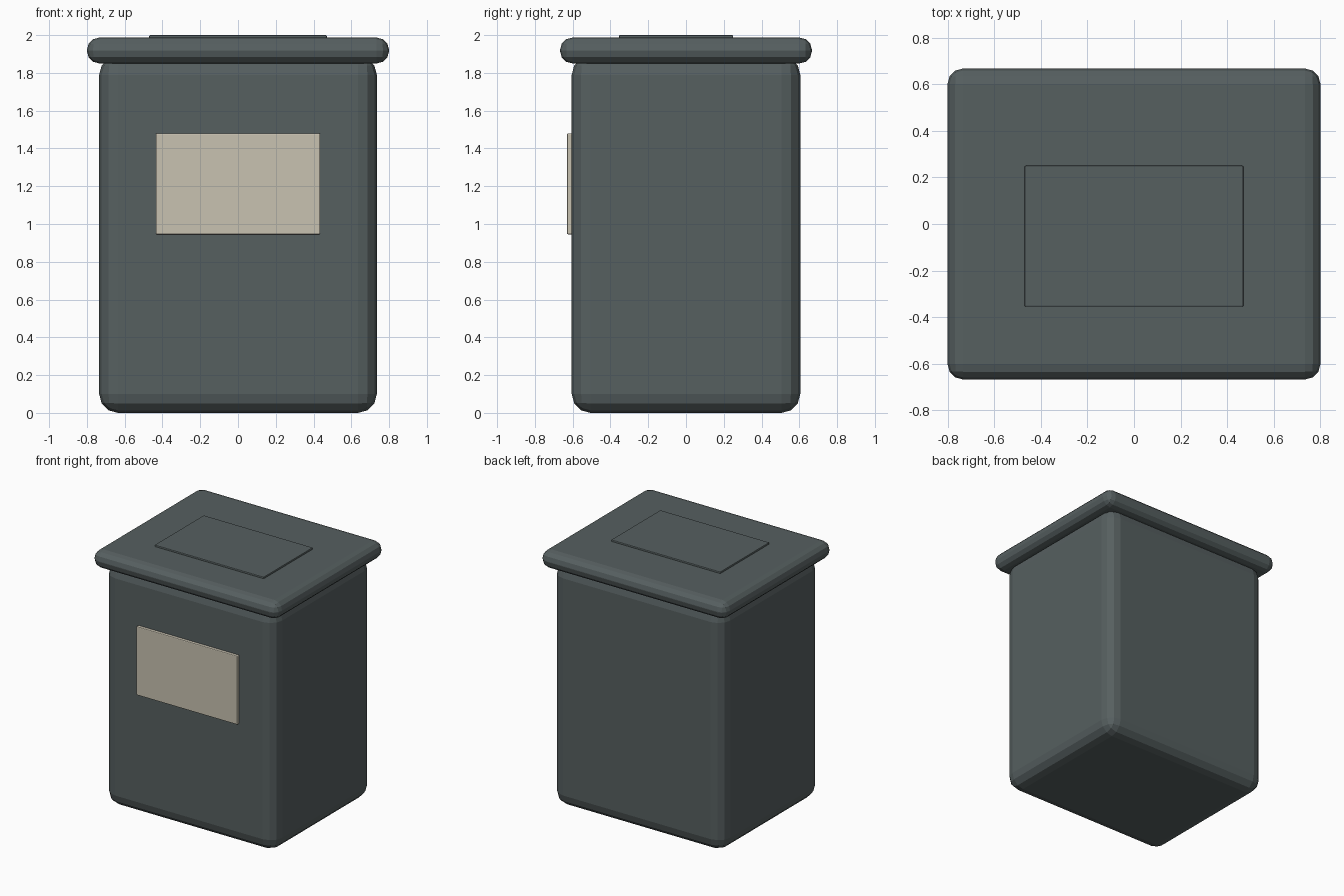
import bpy
from mathutils import Vector

cube = bpy.data.objects.get("Cube")
if cube:
    bpy.data.objects.remove(cube, do_unlink=True)


def make_material(name, rgb):
    mat = bpy.data.materials.new(name)
    mat.use_nodes = True
    color = (*rgb, 1.0)
    mat.diffuse_color = color
    mat.node_tree.nodes["Principled BSDF"].inputs["Base Color"].default_value = color
    return mat


def rounded_box(name, low, high, radius, segments, mat):
    """Box between two corners with rounded edges."""
    low, high = Vector(low), Vector(high)
    bpy.ops.mesh.primitive_cube_add(size=1, location=(low + high) / 2)
    obj = bpy.context.object
    obj.name = obj.data.name = name
    obj.scale = high - low
    bpy.ops.object.transform_apply(location=False, rotation=False, scale=True)
    bevel = obj.modifiers.new("rounded_edges", 'BEVEL')
    bevel.width = radius
    bevel.segments = segments
    bevel.limit_method = 'NONE'
    obj.data.materials.append(mat)
    return obj


slate = make_material("slate grey", (0.093, 0.115, 0.117))
cream = make_material("cream", (0.58, 0.54, 0.44))

# Bin body and overhanging lid
rounded_box("body", (-0.735, -0.605, 0), (0.735, 0.605, 1.89), 0.1, 3, slate)
rounded_box("lid", (-0.8, -0.667, 1.85), (0.8, 0.667, 1.987), 0.066, 3, slate)

# Raised panel on the lid, set slightly forward
rounded_box("lid_panel", (-0.47, -0.355, 1.96), (0.47, 0.25, 2.0), 0.006, 2, slate)

# Label plate on the front
rounded_box("front_label", (-0.435, -0.63, 0.945), (0.435, -0.603, 1.48), 0.006, 2, cream)
